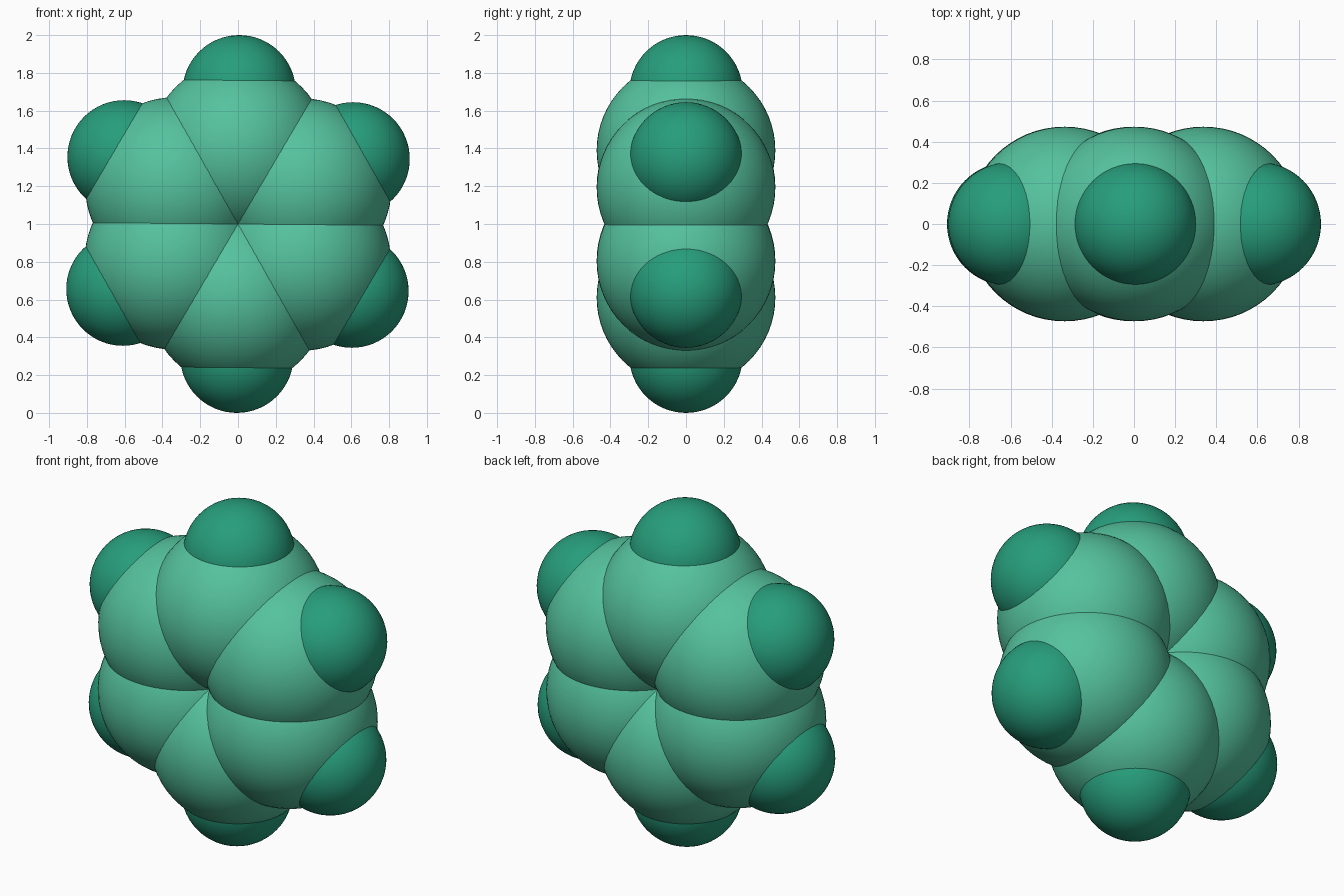
import bpy
from math import radians, sin, cos

if "Cube" in bpy.data.objects:
    bpy.data.objects.remove(bpy.data.objects["Cube"])


def material(name, color):
    mat = bpy.data.materials.new(name)
    mat.diffuse_color = color
    mat.use_nodes = True
    mat.node_tree.nodes["Principled BSDF"].inputs["Base Color"].default_value = mat.diffuse_color
    return mat


def ball(name, distance, angle, radius, mat):
    """Smooth ball at a polar position in the upright ring plane."""
    bpy.ops.mesh.primitive_uv_sphere_add(
        segments=64, ring_count=32, radius=radius,
        location=(distance * sin(angle), 0, 1 + distance * cos(angle)))
    obj = bpy.context.object
    obj.name = name
    obj.data.materials.append(mat)
    bpy.ops.object.shade_smooth()


light_green = material("light_green", (0.09, 0.54, 0.34, 1))
dark_green = material("dark_green", (0.02, 0.34, 0.2, 1))

# Six large ring atoms, each with a smaller atom outside it; very slight tilt
for i in range(6):
    angle = radians(60 * i + 0.5)
    ball(f"ring_atom_{i + 1}", 0.39, angle, 0.473, light_green)
    ball(f"outer_atom_{i + 1}", 0.70, angle, 0.30, dark_green)
